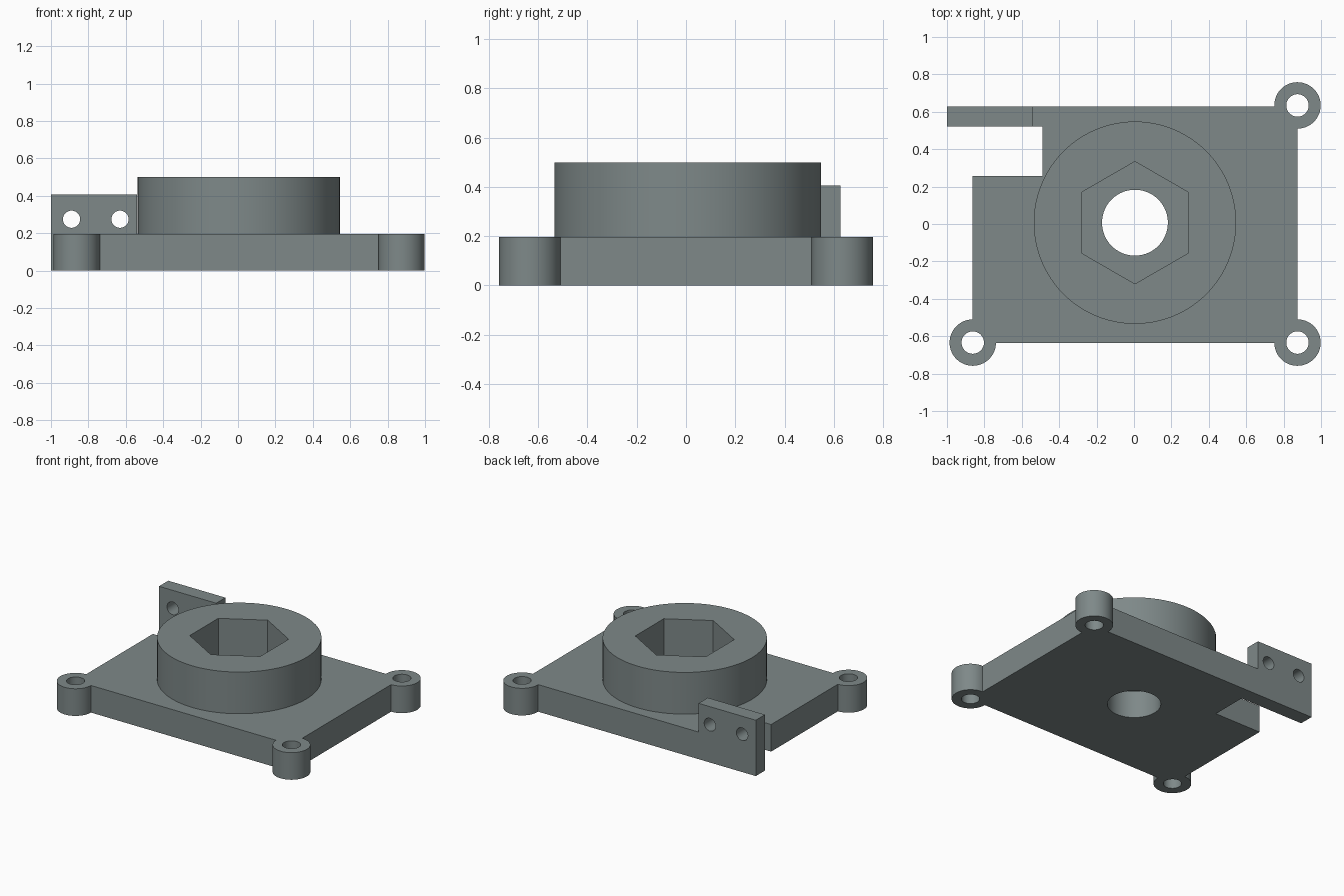
import bpy, bmesh, math

if "Cube" in bpy.data.objects:
    bpy.data.objects.remove(bpy.data.objects["Cube"])

SEG = 96
PLATE_Z, BOSS_Z, TAB_Z = 0.197, 0.5, 0.406
BOSS_X, BOSS_Y = 0.005, 0.007
LUGS = [(0.874, 0.634), (0.874, -0.634), (-0.862, -0.634)]

grey = bpy.data.materials.new("slate_grey")
grey.diffuse_color = (0.21, 0.25, 0.25, 1)
grey.use_nodes = True
grey.node_tree.nodes["Principled BSDF"].inputs["Base Color"].default_value = grey.diffuse_color


def prism(name, outline, z0, z1):
    """Extrude a counter-clockwise xy outline from z0 to z1."""
    bm = bmesh.new()
    face = bm.faces.new([bm.verts.new((x, y, z0)) for x, y in outline])
    top = bmesh.ops.extrude_face_region(bm, geom=[face])["geom"]
    for v in top:
        if isinstance(v, bmesh.types.BMVert):
            v.co.z = z1
    bmesh.ops.recalc_face_normals(bm, faces=bm.faces)
    mesh = bpy.data.meshes.new(name)
    bm.to_mesh(mesh)
    bm.free()
    mesh.materials.append(grey)
    obj = bpy.data.objects.new(name, mesh)
    bpy.context.collection.objects.link(obj)
    return obj


def ring(x, y, r, n=SEG, start=0.0):
    return [(x + r * math.cos(start + math.tau * i / n),
             y + r * math.sin(start + math.tau * i / n)) for i in range(n)]


def combine(target, tools, operation):
    """Apply a boolean with each tool, then delete the tool."""
    for tool in tools:
        tool.hide_render = True
        mod = target.modifiers.new("boolean", 'BOOLEAN')
        mod.operation, mod.solver, mod.object = operation, 'EXACT', tool
        bpy.context.view_layer.update()
        graph = bpy.context.evaluated_depsgraph_get()
        mesh = bpy.data.meshes.new_from_object(target.evaluated_get(graph))
        target.modifiers.clear()
        target.data = mesh
        bpy.data.objects.remove(tool)


def smooth(obj):
    bpy.ops.object.select_all(action='DESELECT')
    obj.select_set(True)
    bpy.context.view_layer.objects.active = obj
    bpy.ops.object.shade_smooth_by_angle(angle=math.radians(30))


# Base plate with a notch that leaves a thin arm at the back left
base = prism("base_plate", [
    (-0.864, -0.635), (0.874, -0.635), (0.874, 0.627), (-1.0, 0.627),
    (-1.0, 0.521), (-0.489, 0.521), (-0.489, 0.257), (-0.864, 0.257)], 0, PLATE_Z)

# Round screw lugs on three corners
combine(base, [prism("lug", ring(x, y, 0.124), 0, PLATE_Z) for x, y in LUGS], 'UNION')

# Upright mounting tab on the arm
tab = prism("mounting_tab", [(-1.0, 0.521), (-0.54, 0.521), (-0.54, 0.627), (-1.0, 0.627)],
            0, TAB_Z)
combine(base, [tab], 'UNION')

# Screw holes and the central bore
holes = [prism("screw_hole", ring(x, y, 0.06, 48), -0.1, 0.3) for x, y in LUGS]
holes.append(prism("bore", ring(BOSS_X, BOSS_Y, 0.176), -0.1, 0.3))

# Cross holes through the tab
for x in (-0.89, -0.631):
    hole = prism("tab_hole", ring(0, 0, 0.046, 48), -0.2, 0.2)
    hole.rotation_euler.x = math.pi / 2
    hole.location = (x, 0.574, 0.275)
    holes.append(hole)
combine(base, holes, 'DIFFERENCE')
smooth(base)

# Round boss with a hexagonal pocket
boss = prism("boss", ring(BOSS_X, BOSS_Y, 0.541), PLATE_Z, BOSS_Z)
pocket = prism("hex_pocket", ring(BOSS_X, BOSS_Y, 0.327, 6, math.pi / 6), 0.1, 0.6)
combine(boss, [pocket], 'DIFFERENCE')
smooth(boss)
